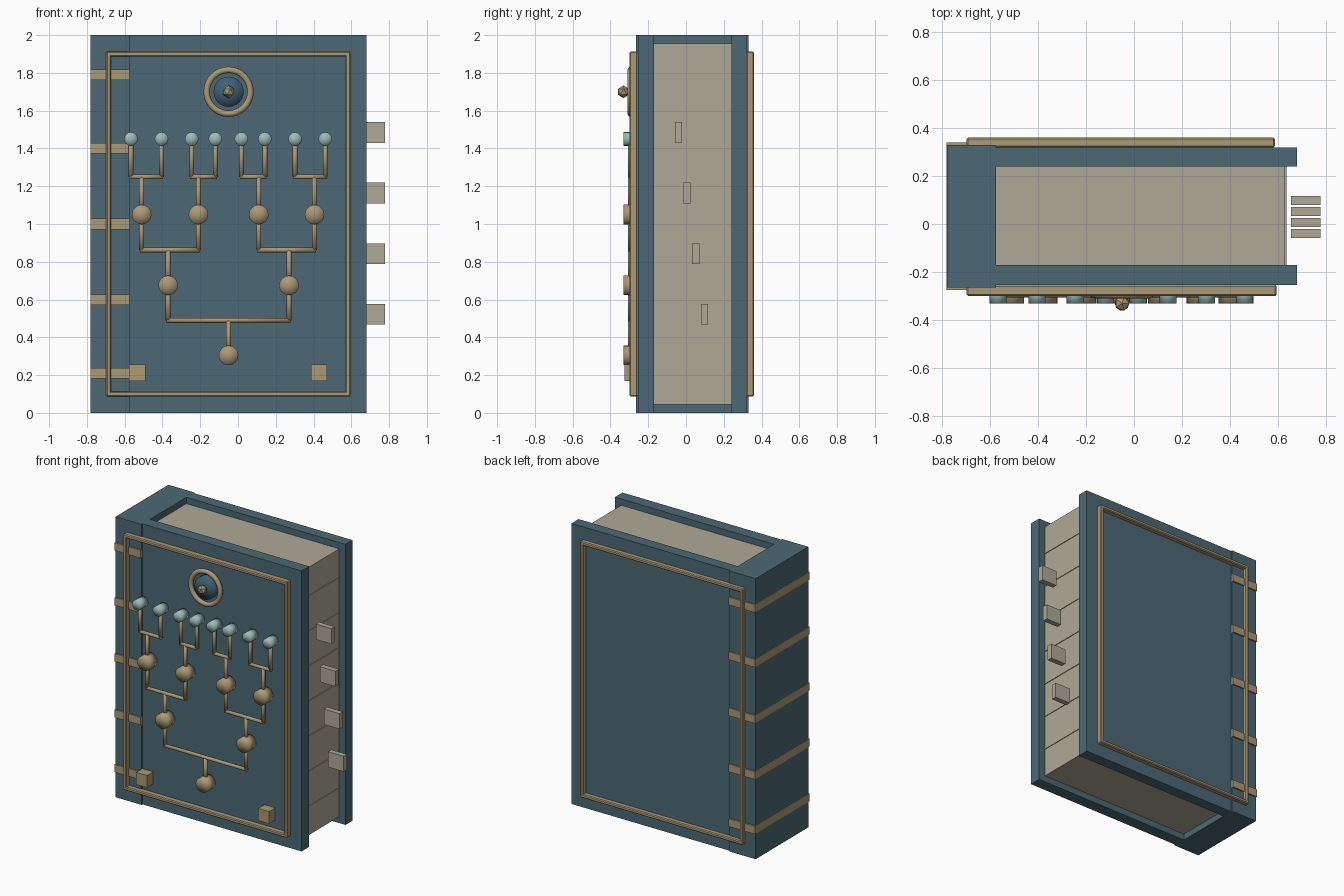
import bpy, bmesh, math
from mathutils import Vector

cube = bpy.data.objects.get("Cube")
if cube:
    bpy.data.objects.remove(cube, do_unlink=True)


def material(name, rgb):
    m = bpy.data.materials.new(name)
    m.use_nodes = True
    m.diffuse_color = (*rgb, 1)
    bsdf = m.node_tree.nodes["Principled BSDF"]
    bsdf.inputs["Base Color"].default_value = (*rgb, 1)
    bsdf.inputs["Roughness"].default_value = 0.6
    return m


leather = material("teal leather", (0.072, 0.141, 0.178))
paper = material("aged paper", (0.434, 0.395, 0.309))
brass = material("pale brass", (0.41, 0.32, 0.18))
gem = material("pale aqua gem", (0.34, 0.50, 0.49))
enamel = material("blue enamel", (0.05, 0.12, 0.18))


def finish(name, bm, mat, smooth=False):
    bmesh.ops.recalc_face_normals(bm, faces=bm.faces)
    for f in bm.faces:
        f.smooth = smooth
    mesh = bpy.data.meshes.new(name)
    bm.to_mesh(mesh)
    bm.free()
    mesh.materials.append(mat)
    ob = bpy.data.objects.new(name, mesh)
    bpy.context.collection.objects.link(ob)
    return ob


def box(name, x, y, z, mat, bevel=0):
    """Box from (min, max) ranges on each axis."""
    bm = bmesh.new()
    bmesh.ops.create_cube(bm, size=1)
    for v in bm.verts:
        v.co = [r[0] if c < 0 else r[1] for c, r in zip(v.co, (x, y, z))]
    if bevel:
        bmesh.ops.bevel(bm, geom=bm.edges[:], offset=bevel, segments=1, affect='EDGES')
    return finish(name, bm, mat)


def rod(name, a, b, radius, mat, sides=8, tris=False):
    """Softly shaded cylinder between two points."""
    a, b = Vector(a), Vector(b)
    bm = bmesh.new()
    bmesh.ops.create_cone(bm, cap_ends=True, cap_tris=tris, segments=sides,
                          radius1=radius, radius2=radius, depth=(b - a).length)
    turn = (b - a).to_track_quat('Z', 'Y').to_matrix().to_4x4()
    bm.transform(turn)
    bmesh.ops.translate(bm, verts=bm.verts, vec=(a + b) / 2)
    return finish(name, bm, mat, True)


def stud(name, x, z, radius, mat, front=-0.332):
    return rod(name, (x, -0.255, z), (x, front, z), radius, mat, 16, True)


# Book body
SPINE = (-0.78, -0.575)
box("spine", SPINE, (-0.265, 0.33), (0, 2), leather)
box("front_cover", (-0.575, 0.68), (-0.255, -0.17), (0, 2), leather)
box("back_cover", (-0.575, 0.68), (0.24, 0.32), (0, 2), leather)
box("page_block", (-0.575, 0.63), (-0.17, 0.24), (0.045, 1.955), paper)

# Fine ridges across the page edges
for i in range(1, 8):
    z = 0.25 * i
    box("page_ridge", (0.63, 0.635), (-0.17, 0.24), (z - 0.004, z + 0.004), paper)

# Bookmark tabs, stepping back as they go down
for i in range(4):
    z, y = 1.485 - 0.321 * i, -0.04 + 0.046 * i
    box("page_tab", (0.655, 0.777), (y - 0.019, y + 0.019), (z - 0.055, z + 0.055), paper)

# Bands wrapping the spine
for z in (0.21, 0.6, 1.0, 1.4, 1.79):
    box("spine_band", (-0.781, -0.575), (-0.275, 0.34), (z - 0.028, z + 0.028), brass)

# Raised frames on both covers
for side, y, right in (("front", (-0.3, -0.255), 0.582), ("back", (0.32, 0.36), 0.575)):
    left, low, high, w = -0.685, 0.1, 1.9, 0.013
    for x in (left, right):
        box(side + "_frame_upright", (x - w, x + w), y, (low - w, high + w), brass, 0.006)
    for z in (low, high):
        box(side + "_frame_rail", (left, right), y, (z - w, z + w), brass, 0.006)

# Square studs at the lower corners
for x in (-0.533, 0.429):
    box("corner_stud", (x - 0.043, x + 0.043), (-0.325, -0.255), (0.168, 0.255), brass)

# Branching tree: each fork rises from a node, spreads, and rises to two children
ROD_Y = -0.293


def fork(x, z, bar_z, children, child_z):
    rod("branch_stem", (x, ROD_Y, z), (x, ROD_Y, bar_z), 0.013, brass)
    rod("branch_bar", (children[0] - 0.008, ROD_Y, bar_z),
        (children[1] + 0.008, ROD_Y, bar_z), 0.013, brass)
    for c in children:
        rod("branch_riser", (c, ROD_Y, bar_z), (c, ROD_Y, child_z), 0.013, brass)


levels = [
    (0.305, [-0.05]),
    (0.675, [-0.37, 0.27]),
    (1.05, [-0.51, -0.21, 0.11, 0.405]),
    (1.45, [-0.567, -0.405, -0.245, -0.12, 0.018, 0.142, 0.302, 0.462]),
]
for (z, xs), (child_z, child_xs) in zip(levels, levels[1:]):
    for i, x in enumerate(xs):
        stud("tree_node", x, z, 0.052, brass)
        fork(x, z, (z + child_z) / 2, child_xs[2 * i:2 * i + 2], child_z)
for x in levels[-1][1]:
    stud("leaf_gem", x, levels[-1][0], 0.036, gem)

# Medallion: ring, enamel boss and faceted knob
CX, CZ = -0.05, 1.7
bpy.ops.mesh.primitive_torus_add(location=(CX, -0.293, CZ), rotation=(math.pi / 2, 0, 0),
                                 major_radius=0.116, minor_radius=0.017,
                                 major_segments=32, minor_segments=8)
ring = bpy.context.object
ring.name = "medallion_ring"
ring.data.materials.append(brass)
bpy.ops.object.shade_smooth()
rod("medallion_boss", (CX, -0.255, CZ), (CX, -0.305, CZ), 0.08, enamel, 24, True)
bm = bmesh.new()
bmesh.ops.create_icosphere(bm, subdivisions=1, radius=0.034)
bmesh.ops.translate(bm, verts=bm.verts, vec=(CX, -0.331, CZ))
finish("medallion_knob", bm, brass)
